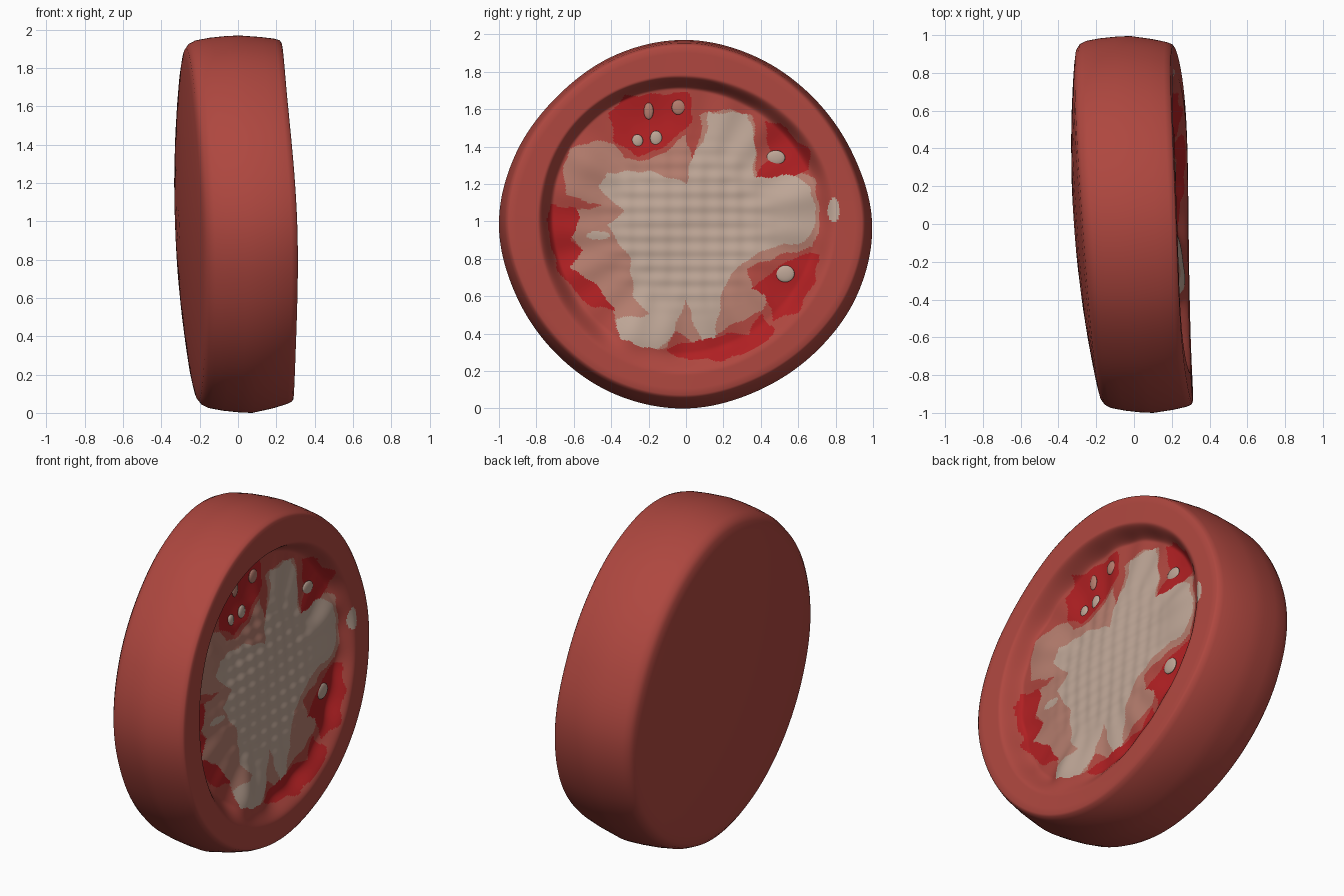
import bpy, bmesh, math

if "Cube" in bpy.data.objects:
    bpy.data.objects.remove(bpy.data.objects["Cube"])

CZ = 0.985          # height of the slice centre
N = 420             # segments around
RC = 0.85           # radius of the finely meshed hollow
M = 130             # rings in the hollow


def material(name, rgb):
    m = bpy.data.materials.new(name)
    m.diffuse_color = (*rgb, 1)
    m.use_nodes = True
    m.node_tree.nodes["Principled BSDF"].inputs["Base Color"].default_value = m.diffuse_color
    return m


skin = material("tomato skin red", (0.425, 0.063, 0.050))
juicy = material("bright pulp red", (0.43, 0.014, 0.016))
pink = material("dusky pink flesh", (0.46, 0.205, 0.155))
beige = material("pale beige core", (0.52, 0.385, 0.31))

# Outer outline radius every 22.5 degrees, starting at +y and turning to +z
OUT = [.995, .968, .96, .97, .985, .98, .97, .985, 1.0, .985, .98, .985, .985, .97, .973, .99]


def outline(a):
    f = a / math.tau * 16
    i = int(f)
    t = f - i
    p0, p1, p2, p3 = (OUT[(i + k) % 16] for k in (-1, 0, 1, 2))
    return p1 + 0.5 * t * (p2 - p0 + t * (2*p0 - 5*p1 + 4*p2 - p3 + t * (3*(p1 - p2) + p3 - p0)))


# Flesh regions in the (y, z) plane of the cut face
PINK = [(-.66, 1.25), (-.63, 1.38), (-.5, 1.43), (-.38, 1.42), (-.33, 1.33), (-.2, 1.33), (-.07, 1.40),
        (0, 1.46), (.03, 1.33), (.08, 1.45), (.08, 1.57), (.2, 1.6), (.36, 1.57), (.37, 1.4), (.38, 1.22),
        (.6, 1.27), (.69, 1.22), (.72, 1.0), (.68, .86), (.5, .82), (.33, .75), (.35, .65), (.45, .6),
        (.4, .52), (.2, .42), (.05, .35), (-.08, .42), (-.1, .33), (-.15, .31), (-.35, .38), (-.38, .5),
        (-.5, .68), (-.62, .75), (-.55, .85), (-.63, .93), (-.56, 1.02), (-.6, 1.06), (-.45, 1.08), (-.63, 1.14)]
BEIGE = [(-.47, 1.18), (-.42, 1.26), (-.2, 1.27), (-.05, 1.22), (0, 1.2), (.04, 1.38), (.1, 1.42), (.12, 1.58),
         (.33, 1.58), (.37, 1.42), (.36, 1.23), (.58, 1.25), (.67, 1.17), (.7, 1.0), (.64, .89), (.45, .86),
         (.3, .78), (.2, .65), (.15, .38), (.08, .36), (0, .58), (-.07, .4), (-.15, .31), (-.36, .37),
         (-.37, .48), (-.2, .5), (-.28, .6), (-.3, .8), (-.42, .98), (-.33, 1.05)]
POCKETS = [
    [(-.41, 1.58), (-.33, 1.67), (.02, 1.69), (.04, 1.55), (-.05, 1.45), (-.15, 1.38), (-.27, 1.35), (-.38, 1.43)],
    [(.42, 1.54), (.5, 1.52), (.66, 1.38), (.66, 1.27), (.5, 1.23), (.37, 1.23), (.45, 1.35)],
    [(.71, .83), (.69, .68), (.6, .52), (.47, .47), (.43, .6), (.35, .64), (.5, .76), (.6, .82)],
    [(-.1, .32), (-.05, .27), (.2, .255), (.4, .33), (.48, .43), (.4, .5), (.33, .4), (.22, .4), (0, .35)],
    [(-.73, 1.09), (-.6, 1.07), (-.56, 1.02), (-.62, .9), (-.55, .85), (-.62, .75), (-.5, .68), (-.38, .53),
     (-.5, .54), (-.6, .63), (-.69, .75), (-.74, .95)],
]
# Bumps of the floor: y, z, extra depth, spread
BUMPS = [(-.18, 1.55, .02, .02), (.54, 1.36, .02, .015), (.6, .68, .015, .02), (.2, .33, .01, .015),
         (-.63, .85, .02, .02), (-.26, .36, -.06, .03), (.6, 1.1, -.03, .03), (-.55, 1.28, -.03, .02)]


def inside(y, z, poly):
    hit = False
    for (y1, z1), (y2, z2) in zip(poly, poly[1:] + poly[:1]):
        if (z1 > z) != (z2 > z) and y < y1 + (z - z1) * (y2 - y1) / (z2 - z1):
            hit = not hit
    return hit


def ellipse(y, z, cy, cz, w, h):
    return ((y - cy) / w) ** 2 + ((z - cz) / h) ** 2 < 1


def smooth(t):
    t = min(max(t, 0), 1)
    return t * t * (3 - 2 * t)


def lobe(a, centre):
    return max(0, math.cos(a - centre)) ** 4


# Tilted planes of the two cuts; the front rim is a little wavy, the back gently domed
def front_x(y, z):
    r, a = math.hypot(y, z - CZ), math.atan2(z - CZ, y)
    wave = 0.033 * lobe(a, -0.75) - 0.024 * lobe(a, 2.35) - 0.018 * lobe(a, -2.35)
    return 0.259 - 0.064 * y - 0.03 * (z - CZ) + wave * smooth(r / 0.8)


def back_x(y, z):
    dome = max(0, 1 - (y * y + (z - CZ) ** 2) / 0.9)
    return -0.238 - 0.070 * y - 0.035 * (z - CZ) - 0.077 * dome


def depth(y, z):
    r, a = math.hypot(y, z - CZ), math.atan2(z - CZ, y)
    up_left = 0.5 + 0.5 * math.cos(a - 2.2) * smooth(r / 0.6)   # deeper wall at the upper left
    wall = smooth((0.80 + 0.01 * math.sin(3 * a + 1) - r) / (0.13 - 0.06 * up_left))
    d = wall * (0.06 + 0.05 * up_left) - 0.02 * smooth(1.1 - r / 0.65)
    for cy, cz, amount, spread in BUMPS:
        d += amount * wall * math.exp(-((y - cy) ** 2 + (z - cz) ** 2) / spread)
    # wrinkles of the core and of the lobes
    core = smooth((0.55 - r) / 0.25)
    d += 0.002 * core * (math.sin(80 * z) + math.sin(65 * y))
    d += 0.005 * wall * math.sin(19 * a) * smooth(r / 0.4 - 0.6)
    return d


# Slice body: fan and rings from the front hollow, over the skin, to the back
bm = bmesh.new()
rings = []
for i in range(1, M + 1):
    ring = []
    for k in range(N):
        a = math.tau * k / N
        y, z = RC * i / M * math.cos(a), CZ + RC * i / M * math.sin(a)
        ring.append(bm.verts.new((front_x(y, z) - depth(y, z), y, z)))
    rings.append(ring)
SIDE = [(.91, 1.0), (.945, 1.0), (.957, .985), (.968, .93), (.984, .78), (1.0, .56), (.997, .42),
        (.988, .25), (.974, .1), (.957, .035), (.93, .005), (.88, 0), (.78, 0), (.65, 0), (.5, 0), (.3, 0), (.1, 0)]
for s, t in SIDE:
    ring = []
    for k in range(N):
        a = math.tau * k / N
        r = outline(a) * s
        y, z = r * math.cos(a), CZ + r * math.sin(a) + 0.018 * max(0, t - 0.6) / 0.4
        ring.append(bm.verts.new((back_x(y, z) * (1 - t) + front_x(y, z) * t, y, z)))
    rings.append(ring)
for r1, r2 in zip(rings, rings[1:]):
    for k in range(N):
        j = (k + 1) % N
        bm.faces.new((r1[k], r2[k], r2[j], r1[j]))
hub = bm.verts.new((front_x(0, CZ) - depth(0, CZ), 0, CZ))
for k in range(N):
    bm.faces.new((hub, rings[0][k], rings[0][(k + 1) % N]))
bm.faces.new(list(reversed(rings[-1])))
bmesh.ops.recalc_face_normals(bm, faces=bm.faces)

# Colour the flesh by region (edges slightly wavy), with two flush pale flecks
for f in bm.faces:
    c = f.calc_center_median()
    if c.x > 0 and math.hypot(c.y, c.z - CZ) < RC:
        y, z = c.y + 0.006 * math.sin(45 * c.z), c.z + 0.006 * math.sin(45 * c.y)
        if (inside(y, z, BEIGE) or ellipse(c.y, c.z, .79, 1.06, .033, .065)
                or ellipse(c.y, c.z, -.47, .925, .065, .022)):
            f.material_index = 3
        elif any(inside(y, z, p) for p in POCKETS):
            f.material_index = 1
        elif inside(y, z, PINK):
            f.material_index = 2
me = bpy.data.meshes.new("tomato_slice")
bm.to_mesh(me)
bm.free()
for m in (skin, juicy, pink, beige):
    me.materials.append(m)
body = bpy.data.objects.new("tomato_slice", me)
bpy.context.collection.objects.link(body)
bpy.context.view_layer.objects.active = body
body.select_set(True)
bpy.ops.object.shade_smooth_by_angle(angle=math.radians(50))

# Seeds: y, z, half width, half height, material
SEEDS = [(-.26, 1.43, .03, .035, beige), (-.16, 1.445, .032, .04, beige), (-.2, 1.59, .026, .045, pink),
         (-.04, 1.61, .037, .04, pink), (.48, 1.34, .05, .04, beige), (.53, .72, .05, .045, beige)]
for i, (y, z, w, h, mat) in enumerate(SEEDS):
    bpy.ops.mesh.primitive_uv_sphere_add(segments=20, ring_count=12, radius=1,
                                         location=(front_x(y, z) - depth(y, z), y, z))
    seed = bpy.context.object
    seed.name = f"seed_{i + 1}"
    seed.scale = (0.012, w, h)
    seed.data.materials.append(mat)
    bpy.ops.object.shade_smooth()
